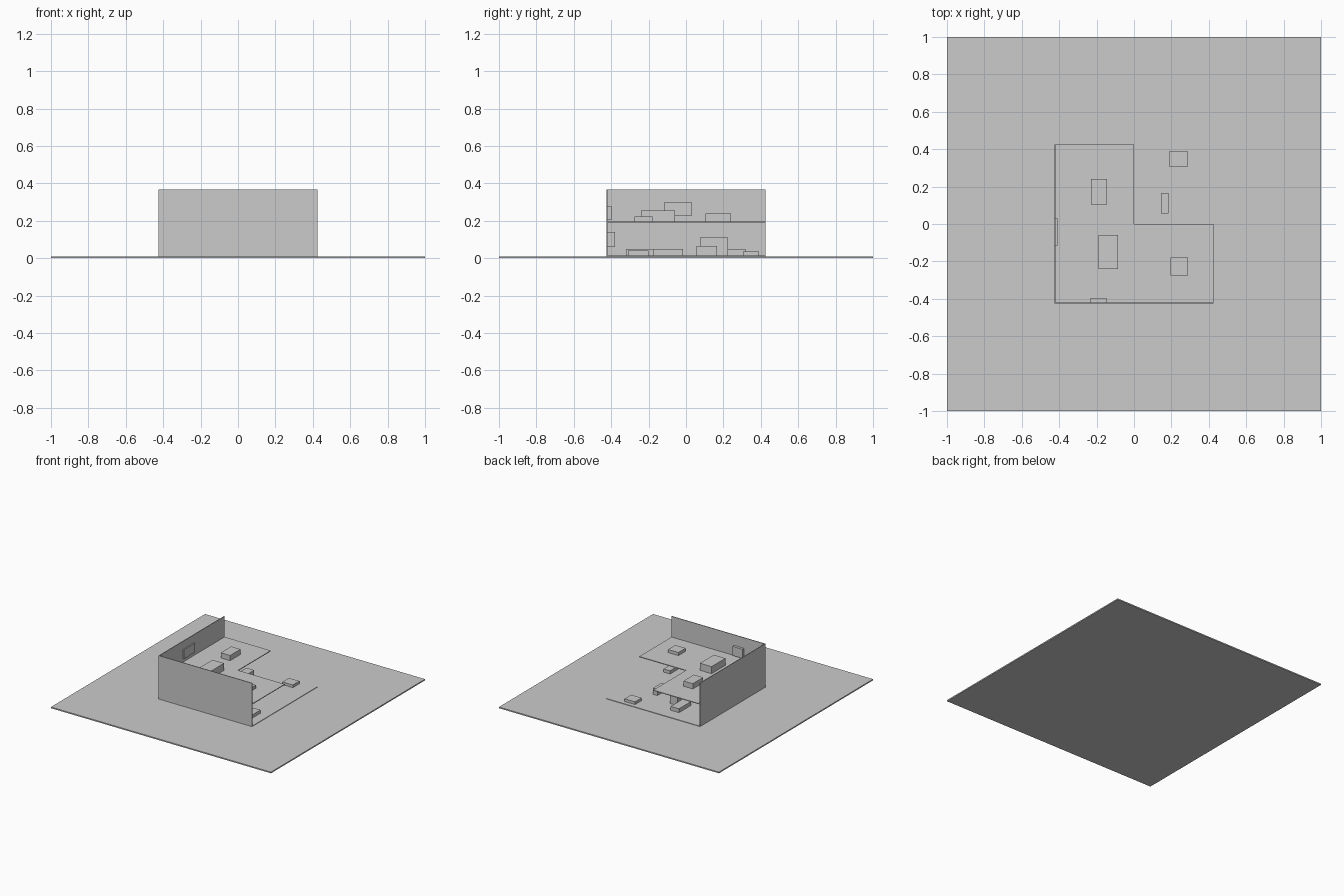
import bpy, bmesh

if "Cube" in bpy.data.objects:
    bpy.data.objects.remove(bpy.data.objects["Cube"])


def box(name, x0, x1, y0, y1, z0, z1):
    prism(name, [(x0, y0), (x1, y0), (x1, y1), (x0, y1)], z0, z1)


def prism(name, outline, z0, z1):
    bm = bmesh.new()
    face = bm.faces.new([bm.verts.new((x, y, z0)) for x, y in outline])
    top = bmesh.ops.extrude_face_region(bm, geom=[face])["geom"]
    verts = [v for v in top if isinstance(v, bmesh.types.BMVert)]
    bmesh.ops.translate(bm, verts=verts, vec=(0, 0, z1 - z0))
    bmesh.ops.recalc_face_normals(bm, faces=bm.faces)
    mesh = bpy.data.meshes.new(name)
    bm.to_mesh(mesh)
    bm.free()
    bpy.context.collection.objects.link(bpy.data.objects.new(name, mesh))


H = 0.425            # half width of the building
T = 0.006            # wall and slab thickness
GROUND = 0.010
LOW = GROUND + 0.004  # lower floor surface
UP = 0.197           # upper floor surface

# Base and floors
box("ground_plate", -1, 1, -1, 1, 0, GROUND)
box("lower_floor", -H, H, -H, H, GROUND, LOW)
prism("upper_floor", [(-H, -H), (H, -H), (H, 0), (0, 0), (0, H), (-H, H)],
      UP - T, UP)

# Two outer walls
box("left_wall", -H, -H + T, -H, H, GROUND, 0.367)
box("front_wall", -H, H, -H, -H + T, GROUND, 0.367)

# Furniture standing on each floor: name, x range, y range, top
upper = [
    ("upper_table", -0.23, -0.145, 0.105, 0.24, 0.24),
    ("upper_bed", -0.19, -0.085, -0.24, -0.06, 0.255),
    ("upper_bench", 0.195, 0.29, -0.275, -0.18, 0.222),
]
lower = [
    ("stool", 0.19, 0.285, 0.305, 0.39, 0.036),
    ("cabinet", 0.145, 0.185, 0.055, 0.165, 0.065),
    ("tall_cupboard", -0.08, -0.01, 0.075, 0.225, 0.11),
    ("low_table", -0.16, -0.085, 0.165, 0.32, 0.046),
    ("side_bench", 0.285, 0.345, -0.31, -0.2, 0.04),
    ("sofa", -0.25, -0.12, -0.32, -0.175, 0.05),
    ("rug_chest", -0.3, -0.2, -0.175, -0.015, 0.048),
]
for base, items in ((UP, upper), (LOW, lower)):
    for name, x0, x1, y0, y1, top in items:
        box(name, x0, x1, y0, y1, base, top)

# Panels hung on the walls
box("left_wall_panel", -H + T, -0.41, -0.115, 0.03, 0.225, 0.30)
box("front_wall_panel", -0.235, -0.145, -H + T, -0.398, 0.205, 0.28)
box("lower_wall_shelf", -0.2, -0.08, -H + T, -0.38, 0.06, 0.14)
